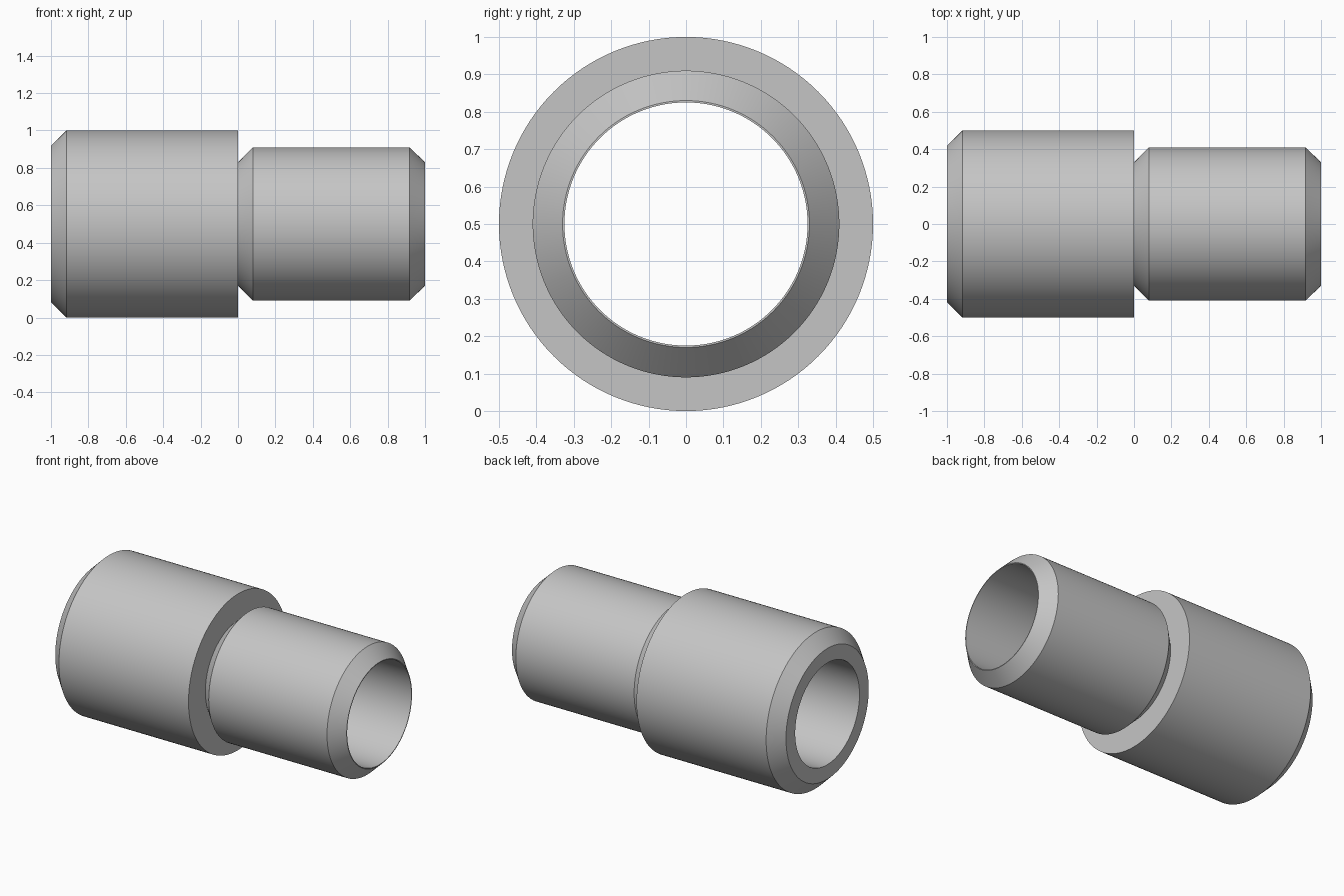
import bpy, bmesh
from math import radians, sin, cos, tau

cube = bpy.data.objects.get("Cube")
if cube:
    bpy.data.objects.remove(cube, do_unlink=True)

SEGMENTS = 128
AXIS_Z = 0.5
BORE = 0.325

# Single grey material
grey = bpy.data.materials.new("plain grey")
grey.use_nodes = True
colour = (0.56, 0.56, 0.56, 1)
grey.diffuse_color = colour
grey.node_tree.nodes["Principled BSDF"].inputs["Base Color"].default_value = colour


def lathe_x(name, profile):
    """Revolve a closed (x, radius) profile about the x axis."""
    bm = bmesh.new()
    rings = []
    for x, r in profile:
        angles = [tau * i / SEGMENTS for i in range(SEGMENTS)]
        rings.append([bm.verts.new((x, r * cos(a), r * sin(a))) for a in angles])
    for ring, following in zip(rings, rings[1:] + rings[:1]):
        for i in range(SEGMENTS):
            j = (i + 1) % SEGMENTS
            bm.faces.new((ring[i], ring[j], following[j], following[i]))
    bmesh.ops.recalc_face_normals(bm, faces=bm.faces)
    mesh = bpy.data.meshes.new(name)
    bm.to_mesh(mesh)
    bm.free()
    mesh.materials.append(grey)
    obj = bpy.data.objects.new(name, mesh)
    obj.location.z = AXIS_Z
    bpy.context.collection.objects.link(obj)
    bpy.ops.object.select_all(action="DESELECT")
    obj.select_set(True)
    bpy.context.view_layer.objects.active = obj
    bpy.ops.object.shade_smooth_by_angle(angle=radians(30))
    return obj


# Stepped sleeve: wide collar, undercut neck, narrow chamfered spigot, through bore
lathe_x("stepped_sleeve", [
    (-1, BORE), (-1, 0.418), (-0.917, 0.5), (0, 0.5),
    (0, 0.33), (0.08, 0.41), (0.917, 0.41), (1, 0.33), (1, BORE),
])
